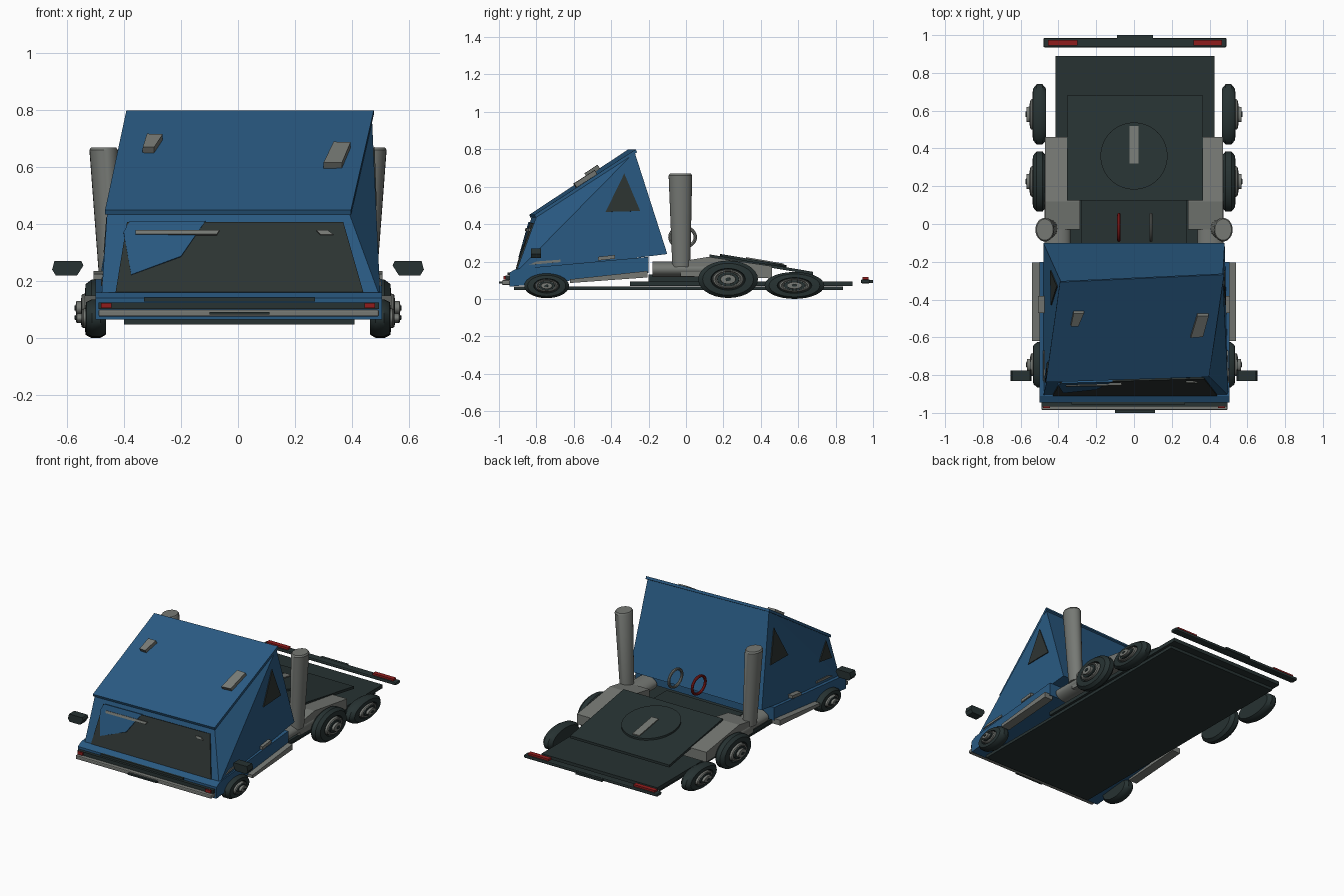
import bpy
from math import sin, cos, pi, radians
from mathutils import Vector
from mathutils.bvhtree import BVHTree

if "Cube" in bpy.data.objects:
    bpy.data.objects.remove(bpy.data.objects["Cube"], do_unlink=True)


def material(name, rgb):
    m = bpy.data.materials.new(name)
    m.use_nodes = True
    m.diffuse_color = (*rgb, 1)
    m.node_tree.nodes["Principled BSDF"].inputs["Base Color"].default_value = (*rgb, 1)
    return m


BLUE = material("blue_paint", (0.022, 0.10, 0.22))
GREY = material("grey_metal", (0.18, 0.19, 0.175))
DARK = material("dark_rubber", (0.02, 0.032, 0.032))
GLASS = material("dark_glass", (0.026, 0.034, 0.032))
RED = material("red", (0.28, 0.012, 0.012))


def solid(name, verts, faces, mat, smooth=False):
    me = bpy.data.meshes.new(name)
    me.from_pydata([tuple(v) for v in verts], [], faces)
    me.materials.append(mat)
    if smooth:
        me.shade_smooth()
        me.set_sharp_from_angle(angle=radians(35))
    ob = bpy.data.objects.new(name, me)
    bpy.context.collection.objects.link(ob)
    return ob


def loft(name, rings, mat, smooth=False, closed=False):
    """Skin equal rings of points, capped at both ends or closed in a loop."""
    n, k = len(rings[0]), len(rings)
    verts = [Vector(p) for r in rings for p in r]
    faces = [(i * n + j, i * n + (j + 1) % n,
              (i + 1) % k * n + (j + 1) % n, (i + 1) % k * n + j)
             for i in range(k if closed else k - 1) for j in range(n)]
    if not closed:
        faces += [tuple(reversed(range(n))), tuple(range((k - 1) * n, k * n))]
    ob = solid(name, verts, faces, mat, smooth)
    import bmesh
    bm = bmesh.new()
    bm.from_mesh(ob.data)
    bmesh.ops.recalc_face_normals(bm, faces=bm.faces)
    bm.to_mesh(ob.data)
    bm.free()
    return ob


def prism(name, x0, x1, profile, mat):
    """Side profile of (y, z) points drawn out from x0 to x1."""
    return loft(name, [[(x, y, z) for y, z in profile] for x in (x0, x1)], mat)


def box(name, x0, x1, y0, y1, z0, z1, mat, bevel=0):
    ob = prism(name, x0, x1, [(y0, z0), (y1, z0), (y1, z1), (y0, z1)], mat)
    if bevel:
        b = ob.modifiers.new("bevel", 'BEVEL')
        b.width, b.segments = bevel, 2
    return ob


def ellipse(centre, u, v, n=24):
    c, u, v = Vector(centre), Vector(u), Vector(v)
    return [c + u * cos(2 * pi * i / n) + v * sin(2 * pi * i / n) for i in range(n)]


def plate(name, target, pts, ray, mat, lift=0.006):
    """Thin panel laid on a surface; pts are dropped onto it along ray."""
    me = target.data
    tree = BVHTree.FromPolygons([v.co for v in me.vertices],
                                [tuple(p.vertices) for p in me.polygons])
    low, high = [], []
    for p in pts:
        hit, nor, _, _ = tree.ray_cast(Vector(p), Vector(ray))
        if hit is None:
            continue
        if nor.dot(Vector(ray)) > 0:
            nor = -nor
        low.append(hit - nor * 0.002)
        high.append(hit + nor * lift)
    return loft(name, [low, high], mat)


# Cab shell, leaning to one side
corners = [(-.48, -.91, .14), (.50, -.91, .14), (.48, -.10, .24), (-.48, -.10, .24),
           (-.46, -.825, .44), (.39, -.80, .44), (.47, -.275, .785), (-.385, -.31, .785)]
cab = solid("cab", corners, [(3, 2, 1, 0), (0, 1, 5, 4), (2, 3, 7, 6), (4, 5, 6, 7),
                             (1, 2, 6), (1, 6, 5), (0, 7, 3), (0, 4, 7)], BLUE)
roof_top = [(-.467, -.838, .45), (.397, -.81, .45), (.477, -.268, .80), (-.392, -.308, .80)]
roof = loft("roof_panel", [[Vector(p) + Vector((0, .006, -.016)) for p in roof_top], roof_top], BLUE)

# Windows and the painted corner of the windscreen
def front(pts):
    return [(x, -2, z) for x, z in pts]

def side(s, pts):
    return [(2 * s, y, z) for y, z in pts]

AHEAD = (0, 1, 0)
plate("windscreen", cab, front([(-.43, .16), (.44, .16), (.37, .405), (-.39, .405)]), AHEAD, GLASS)
plate("windscreen_blue_corner", cab,
      front([(-.375, .22), (-.20, .285), (-.115, .408), (-.38, .408), (-.402, .37)]), AHEAD, BLUE, .009)
plate("sun_visor", cab, front([(-.36, .36), (-.075, .36), (-.065, .375), (-.36, .375)]), AHEAD, GREY, .015)
plate("visor_clip", cab, front([(.29, .36), (.335, .36), (.315, .375), (.275, .375)]), AHEAD, GREY, .012)
for s in (-1, 1):
    plate("side_window", cab, side(s, [(-.43, .465), (-.245, .47), (-.33, .67)]), (-s, 0, 0), GLASS)
    plate("side_trim", cab, side(s, [(-.84, .182), (-.67, .197), (-.67, .21), (-.80, .20)]),
          (-s, 0, 0), GREY)
plate("quarter_window", cab, side(-1, [(-.84, .30), (-.73, .31), (-.795, .425)]), (1, 0, 0), GLASS)

# Roof lamps
for pts in ([(-.335, -.53), (-.295, -.53), (-.265, -.46), (-.32, -.46)],
            [(.30, -.59), (.365, -.585), (.395, -.475), (.335, -.475)]):
    plate("roof_lamp", roof, [(x, y, 2) for x, y in pts], (0, 0, -1), GREY, .024)

# Lower body, bumper and front lamps
skirt = prism("body_skirt", -.50, .505,
              [(-.945, .065), (-.945, .14), (-.91, .16), (-.2, .225), (-.2, .14)], BLUE)
box("front_bumper", -.49, .495, -.985, -.94, .075, .10, GREY, .006)
box("bumper_dark_strip", -.49, .495, -.965, -.94, .102, .125, DARK)
box("bumper_top_strip", -.33, .27, -.955, -.94, .128, .142, DARK)
box("number_plate", -.10, .11, -1.0, -.98, .082, .092, DARK)
for s in (-1, 1):
    x0, x1 = sorted((s * .445, s * .482))
    box("front_lamp", x0, x1, -.975, -.945, .105, .123, RED)
    x0, x1 = sorted((s * .48, s * .54))
    prism("side_step", x0, x1, [(-.62, .085), (-.62, .105), (-.205, .15), (-.205, .115)], GREY)
    x0, x1 = sorted((s * .47, s * .508))
    prism("door_handle", x0, x1, [(-.47, .205), (-.47, .225), (-.38, .235), (-.38, .215)], GREY)
    # Mirrors
    loft("wing_mirror", [[(s * x, y, z) for x, z in
                          [(.565, .22), (.64, .22), (.653, .24), (.645, .27), (.55, .27), (.543, .255)]]
                         for y in (-.83, -.775)], DARK)

# Chassis
box("chassis_underside", -.40, .41, -.92, .84, .047, .066, DARK)
box("chassis_deck", -.415, .425, -.30, .89, .068, .092, DARK)
box("chassis_core", -.28, .28, -.2, .16, .09, .13, DARK)

# Tail bar with lamps
box("tail_bar", -.48, .49, .935, .985, .083, .104, DARK, .008)
box("tail_plate", -.09, .10, .98, 1.0, .085, .10, DARK)
for x0, x1 in ((-.455, -.30), (.315, .465)):
    box("tail_lamp", x0, x1, .945, .975, .09, .116, RED)

# Sloping coupling plate, turntable and slot
def slope(y):
    return .238 - .168 * (y - .125)

prism("coupling_plate", -.355, .365, [(.125, slope(.125)), (.68, slope(.68)),
      (.68, slope(.68) - .016), (.125, slope(.125) - .016)], DARK)
loft("turntable", [ellipse((0, .36, slope(.36) + h), (.178, 0, 0), (0, .178, -.03), 32)
                   for h in (-.005, .012)], DARK, True)
prism("turntable_slot", -.025, .025, [(y, slope(y) + h) for y, h in
      ((.32, 0), (.52, 0), (.52, .018), (.32, .018))], GREY)

# Frame beams, tanks and exhaust stacks
for s in (-1, 1):
    x0, x1 = sorted((s * .285, s * .47))
    prism("frame_beam", x0, x1, [(-.03, .12), (-.03, .20), (.12, .225), (.46, .175), (.46, .11)], GREY)
    loft("fuel_tank", [ellipse((s * .405, y, .158), (.07, 0, 0), (0, 0, .042)) for y in (-.18, .12)],
         GREY, True)
    loft("exhaust_stack", [ellipse((s * x, y, z), (a, 0, 0), (0, b, 0)) for x, y, z, a, b in
         ((.445, -.025, .17, .04, .048), (.472, -.03, .66, .05, .063), (.472, -.03, .67, .044, .056))],
         GREY, True)

# Coupling hoses
for name, x, mat in (("red_hose", -.08, RED), ("grey_hose", .09, GREY)):
    rings = []
    for i in range(32):
        d = Vector((0, cos(i * pi / 16), sin(i * pi / 16)))
        c = Vector((x, -.018 + .068 * d.y, .33 + .055 * d.z))
        rings.append(ellipse(c, (.009, 0, 0), d * .009, 8))
    loft(name, rings, mat, True, True)


# Wheels: flattened tyres with stepped hubs
def wheel(s, y, z, ry, rz, x):
    def lathe(name, profile, mat):
        loft(name, [ellipse((s * (x + dx), y, z), (0, ry * r, 0), (0, 0, rz * r), 28)
                    for dx, r in profile], mat, True)
    lathe("tyre", [(-.035, .55), (-.035, .85), (-.015, 1), (.015, 1), (.035, .85),
                   (.038, .58), (.02, .55)], DARK)
    lathe("wheel_rim", [(.015, .53), (.045, .5), (.05, .44), (.044, .40)], GREY)
    lathe("rim_recess", [(.03, .38), (.052, .36)], DARK)
    lathe("hub", [(.03, .27), (.068, .25), (.07, .12)], GREY)
    lathe("hub_cap", [(.06, .10), (.074, .09)], DARK)


for s in (-1, 1):
    wheel(s, -.745, .07, .12, .066, .498)
    wheel(s, .225, .105, .16, .10, .50)
    wheel(s, .58, .072, .16, .072, .50)
